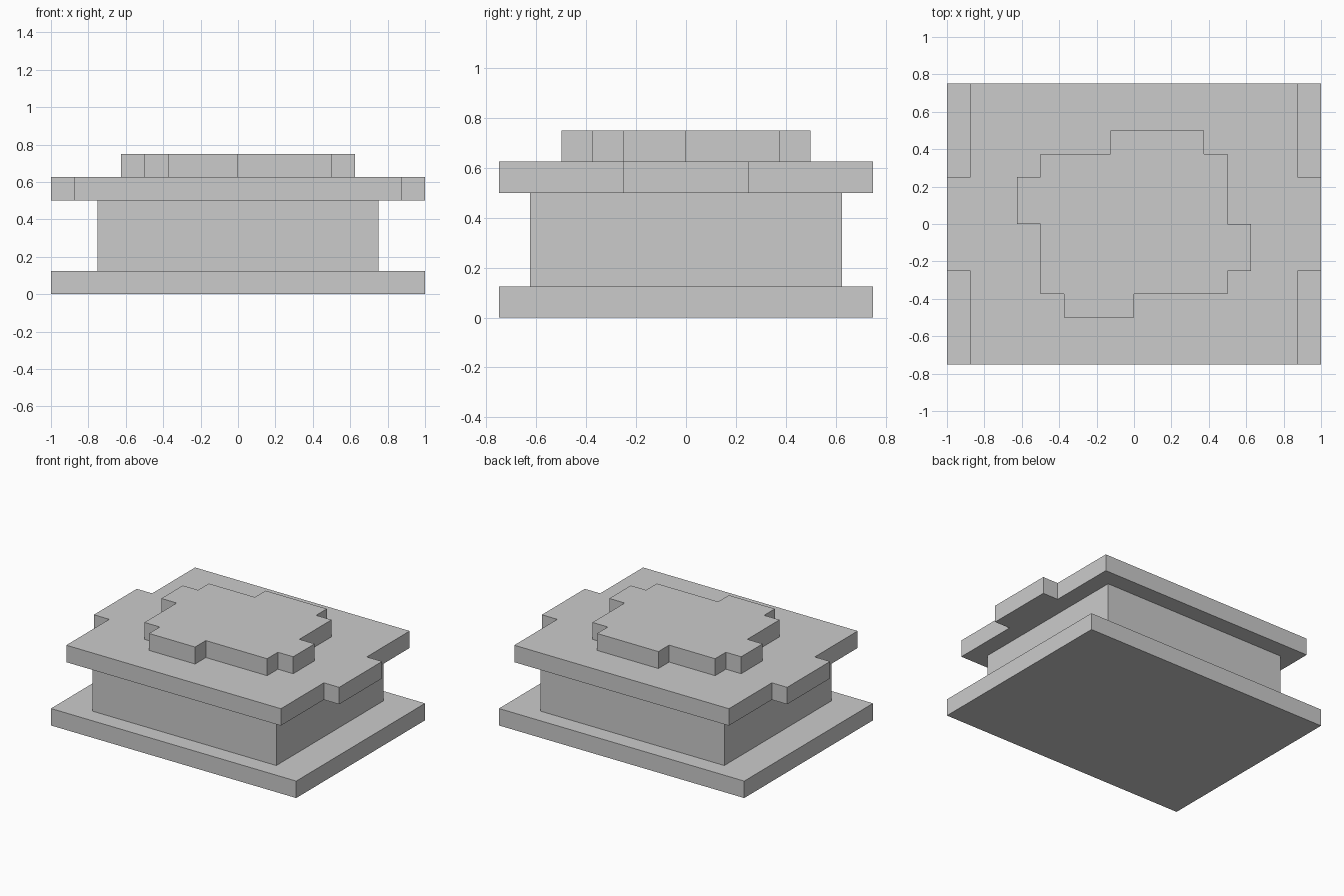
import bpy
import bmesh

if "Cube" in bpy.data.objects:
    bpy.data.objects.remove(bpy.data.objects["Cube"])


def slab(name, outline, z0, z1):
    """Extrude a flat plan outline (counter-clockwise) from z0 up to z1."""
    bm = bmesh.new()
    face = bm.faces.new([bm.verts.new((x, y, z0)) for x, y in outline])
    ext = bmesh.ops.extrude_face_region(bm, geom=[face], use_keep_orig=True)
    top = [v for v in ext["geom"] if isinstance(v, bmesh.types.BMVert)]
    bmesh.ops.translate(bm, verts=top, vec=(0, 0, z1 - z0))
    bmesh.ops.recalc_face_normals(bm, faces=bm.faces)
    mesh = bpy.data.meshes.new(name)
    bm.to_mesh(mesh)
    bm.free()
    obj = bpy.data.objects.new(name, mesh)
    bpy.context.collection.objects.link(obj)
    return obj


def rect(hx, hy):
    return [(-hx, -hy), (hx, -hy), (hx, hy), (-hx, hy)]


# Base plate and pedestal body
slab("base_plate", rect(1, 0.75), 0, 0.125)
slab("pedestal_body", rect(0.75, 0.625), 0.125, 0.5)

# Table top with a tab on each short side (half outline, turned 180 degrees)
half = [(0.875, -0.75), (0.875, -0.25), (1, -0.25),
        (1, 0.25), (0.875, 0.25), (0.875, 0.75)]
slab("table_top", half + [(-x, -y) for x, y in half], 0.5, 0.625)

# Raised irregular patch on the table top
patch = [(-0.375, -0.5), (0, -0.5), (0, -0.375), (0.5, -0.375),
         (0.5, -0.25), (0.625, -0.25), (0.625, 0), (0.5, 0),
         (0.5, 0.375), (0.375, 0.375), (0.375, 0.5), (-0.125, 0.5),
         (-0.125, 0.375), (-0.5, 0.375), (-0.5, 0.25), (-0.625, 0.25),
         (-0.625, 0), (-0.5, 0), (-0.5, -0.375), (-0.375, -0.375)]
slab("raised_patch", patch, 0.625, 0.75)
